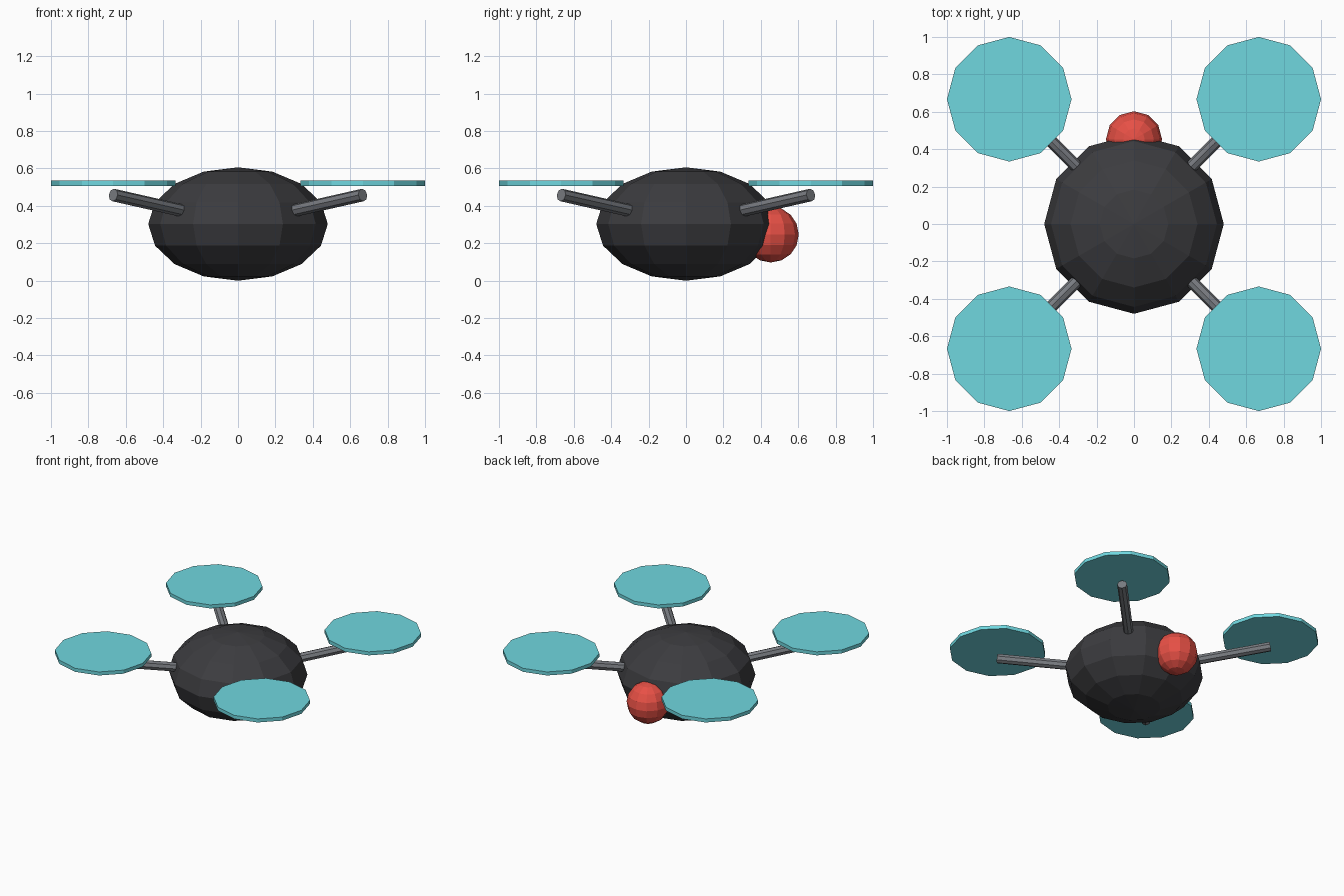
import bpy
from mathutils import Vector

if "Cube" in bpy.data.objects:
    bpy.data.objects.remove(bpy.data.objects["Cube"])


def material(name, color):
    mat = bpy.data.materials.new(name)
    mat.diffuse_color = (*color, 1)
    mat.use_nodes = True
    mat.node_tree.nodes["Principled BSDF"].inputs["Base Color"].default_value = mat.diffuse_color
    return mat


def finish(name, mat):
    obj = bpy.context.object
    obj.name = name
    obj.data.materials.append(mat)
    return obj


def ball(name, center, radii, mat):
    bpy.ops.mesh.primitive_uv_sphere_add(segments=12, ring_count=8, radius=1, location=center)
    obj = finish(name, mat)
    obj.scale = radii
    return obj


def rod(name, start, end, radius, sides, mat):
    start, end = Vector(start), Vector(end)
    axis = end - start
    bpy.ops.mesh.primitive_cylinder_add(vertices=sides, radius=radius, depth=axis.length,
                                        location=(start + end) / 2)
    obj = finish(name, mat)
    obj.rotation_euler = axis.to_track_quat('Z', 'Y').to_euler()
    return obj


dark = material("dark_shell", (0.045, 0.045, 0.05))
metal = material("arm_metal", (0.19, 0.2, 0.22))
cyan = material("rotor_cyan", (0.16, 0.68, 0.74))
red = material("sensor_red", (0.8, 0.08, 0.06))

# Flattened body and the red sensor on its back
ball("body", (0, 0, 0.303), (0.48, 0.48, 0.303), dark)
ball("sensor", (0, 0.453, 0.247), (0.15, 0.15, 0.15), red)

# Four rising arms, each under a rotor disc
for sx, side in ((-1, "left"), (1, "right")):
    for sy, end in ((-1, "front"), (1, "back")):
        rod(f"{end}_{side}_arm", (sx * 0.2, sy * 0.2, 0.352), (sx * 0.667, sy * 0.667, 0.458),
            0.034, 8, metal)
        bpy.ops.mesh.primitive_cylinder_add(vertices=12, radius=0.333, depth=0.027,
                                            location=(sx * 0.667, sy * 0.667, 0.521))
        finish(f"{end}_{side}_rotor", cyan)
